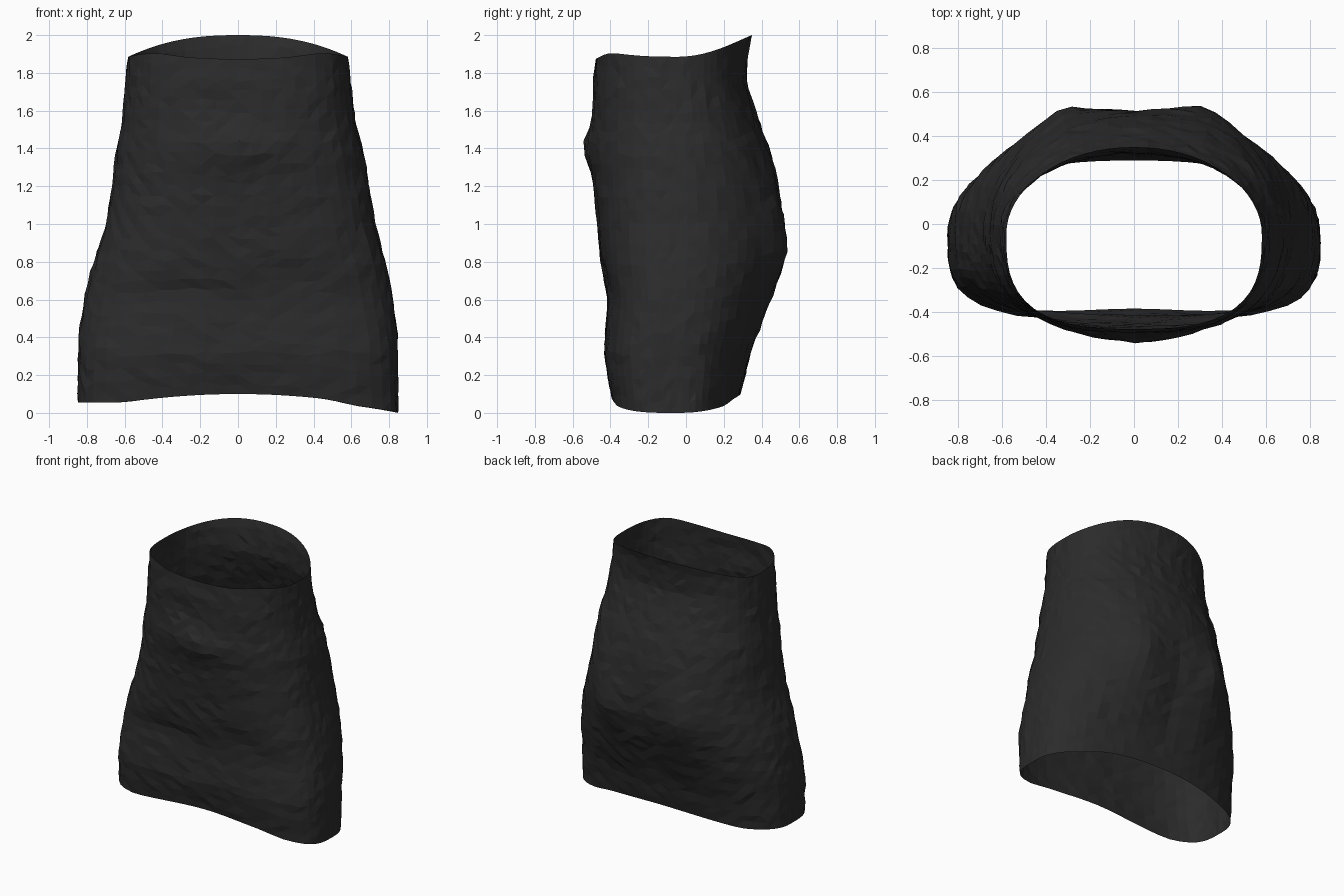
import bpy, bmesh, math, random

if "Cube" in bpy.data.objects:
    bpy.data.objects.remove(bpy.data.objects["Cube"])

random.seed(4)
SEG, ROWS = 64, 32

# Profiles: (height, value)
HALF_W = [(0, .848), (.4, .845), (.65, .81), (.8, .77), (1, .712), (1.2, .68),
          (1.4, .655), (1.5, .625), (1.7, .60), (1.9, .58)]
FRONT = [(0, .39), (.06, .40), (.3, .44), (.6, .415), (.8, .45), (1, .47), (1.25, .495),
         (1.4, .515), (1.55, .50), (1.75, .49), (1.9, .475)]
BACK = [(.03, .28), (.1, .29), (.3, .34), (.5, .42), (.7, .485), (.85, .525), (1, .525),
        (1.25, .485), (1.4, .44), (1.6, .365), (1.75, .32), (1.9, .325), (2, .35)]
SQUARE_FRONT = [(0, 4), (.7, 3), (1.4, 2.4), (1.9, 2.9)]
SQUARE_BACK = [(0, 2.4), (.85, 2.12), (2, 2.12)]
YC = -.05


def look(table, z):
    """Linear lookup in a profile."""
    if z <= table[0][0]:
        return table[0][1]
    for (a, u), (b, v) in zip(table, table[1:]):
        if z <= b:
            return u + (v - u) * (z - a) / (b - a)
    return table[-1][1]


def bump(v, centre, width):
    return math.exp(-((v - centre) / width) ** 2)


def unit(c, s, n):
    """Superellipse radius in direction (c, s)."""
    return (abs(c) ** n + abs(s) ** n) ** (-1 / n)


def hem(c, s):
    x = c * unit(c, s, 3.5 if s < 0 else 2.3) * .848
    z = .10 - .045 * min(1, abs(x) / .6) ** 2
    return z - .055 * max(0, (x - .45) / .398) ** 1.3


def rim(c, s):
    r = unit(c, s, 2.3)
    if s > 0:
        return 1.885 + .115 * (s * r) ** 2
    return 1.885 + .02 * bump(abs(c * r), .72, .2) * min(1, -2 * s) - .012 * bump(c, 0, .5) * s * s


def point(a, t):
    c, s = math.cos(a), math.sin(a)
    z0, z1 = hem(c, s), rim(c, s)
    z = z0 + (z1 - z0) * t
    r = unit(c, s, look(SQUARE_FRONT if s < 0 else SQUARE_BACK, z))
    x = c * r * look(HALF_W, z) + .015 * bump(z, 1.1, .4)
    if s < 0:
        y = YC + s * r * (look(FRONT, z) + YC)
        # belly fold, shallow dip between the thighs, small creases
        y -= .03 * bump(x, 0, .22) * bump(z, 1.4, .09)
        y += .022 * bump(x, 0, .3) * bump(z, .05, .3)
        y += .015 * bump(x, -.08, .14) * bump(z, 1.62, .05)
        y += .012 * bump(x, -.3, .2) * bump(z, .64, .05)
        y += .010 * bump(x, .3, .2) * bump(z, .72, .05)
    else:
        y = YC + s * r * (look(BACK, z) - YC)
        # seat: cleft in the middle, fuller either side
        y -= .015 * bump(x, 0, .07) * bump(z, .85, .28)
        y += .05 * bump(abs(x), .33, .13) * bump(z, .88, .25)
        y -= .02 * bump(x, 0, .12) * bump(z, .45, .2)
    # cloth wrinkles
    if 0 < t < 1:
        w = random.uniform(-.005, .005)
        x, y = x + w * c, y + w * s
        z += random.uniform(-.012, .012)
    return x, y, z


# Skirt: one open tube of cloth
bm = bmesh.new()
rings = [[bm.verts.new(point(2 * math.pi * i / SEG, j / ROWS)) for i in range(SEG)]
         for j in range(ROWS + 1)]
for lo, hi in zip(rings, rings[1:]):
    for i in range(SEG):
        k = (i + 1) % SEG
        bm.faces.new((lo[i], lo[k], hi[k], hi[i]))
bmesh.ops.triangulate(bm, faces=bm.faces[:], quad_method='SHORT_EDGE')
mesh = bpy.data.meshes.new("skirt")
bm.to_mesh(mesh)
bm.free()

mat = bpy.data.materials.new("charcoal black cloth")
mat.diffuse_color = (.024, .024, .024, 1)
mat.use_nodes = True
mat.node_tree.nodes["Principled BSDF"].inputs["Base Color"].default_value = mat.diffuse_color
mesh.materials.append(mat)
skirt = bpy.data.objects.new("skirt", mesh)
bpy.context.collection.objects.link(skirt)
